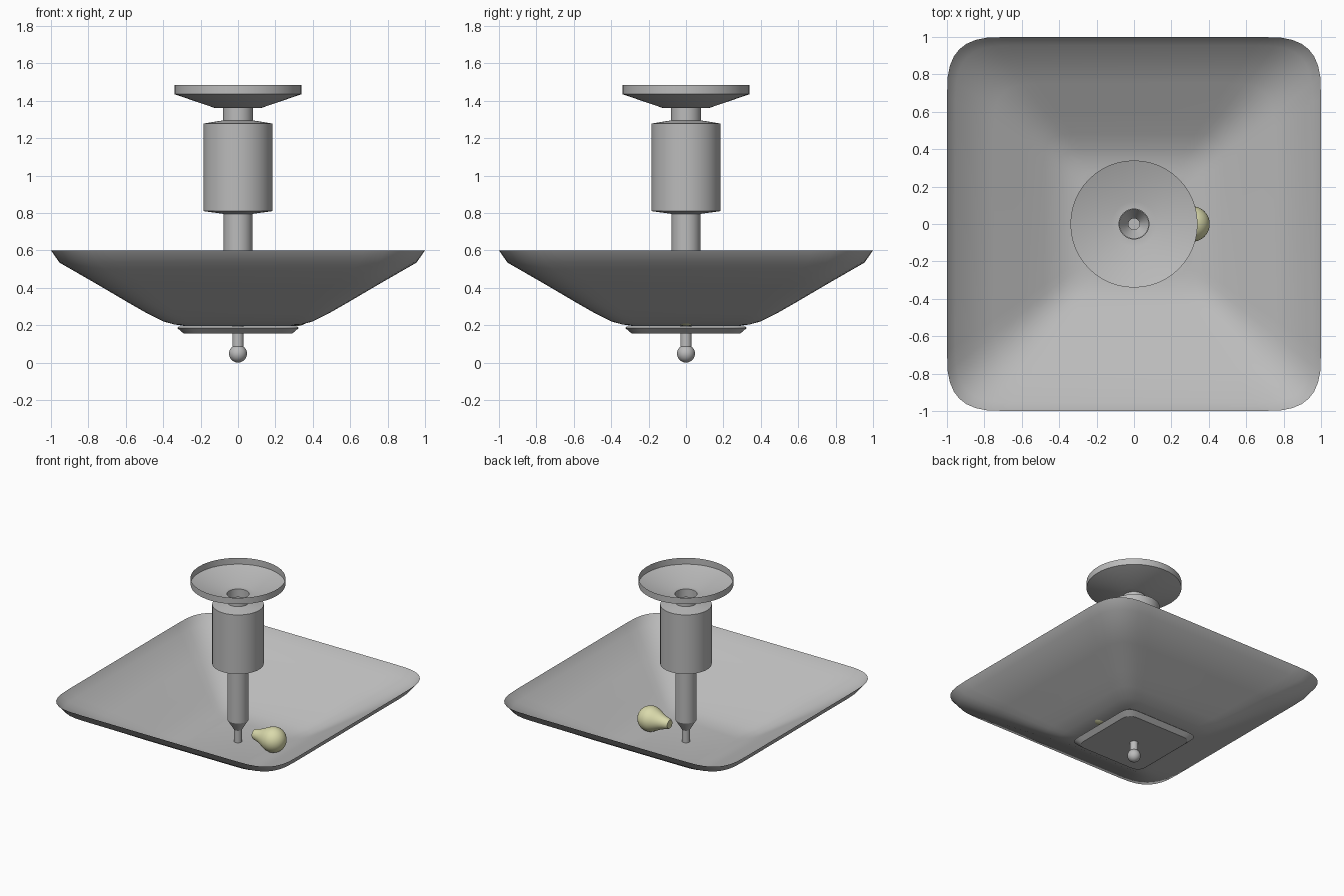
import bpy, bmesh, math

if "Cube" in bpy.data.objects:
    bpy.data.objects.remove(bpy.data.objects["Cube"])


def material(name, rgb):
    m = bpy.data.materials.new(name)
    m.diffuse_color = (*rgb, 1)
    m.use_nodes = True
    m.node_tree.nodes["Principled BSDF"].inputs["Base Color"].default_value = m.diffuse_color
    return m


metal = material("grey metal", (0.5, 0.5, 0.5))
bulb_glass = material("pale yellow glass", (0.70, 0.70, 0.41))


def circle(r, n=48):
    return [(r * math.cos(2 * math.pi * i / n), r * math.sin(2 * math.pi * i / n)) for i in range(n)]


def soft_square(h, n=8):
    """Square of half width h with soft corners."""
    core, rad, pts = 0.68 * h, 0.32 * h, []
    for q in range(4):
        for i in range(n + 1):
            a = math.pi / 2 * i / n
            x = core + rad * math.cos(a) ** (2 / 3) if i < n else core
            y = core + rad * math.sin(a) ** (2 / 3)
            for _ in range(q):
                x, y = -y, x
            pts.append((x, y))
    return pts


def loft(name, profile, section, mat, angle=30, cap_start=False, cap_end=False):
    """Skin (size, z) levels with the given cross-section."""
    bm = bmesh.new()
    rings = [[bm.verts.new((x, y, z)) for x, y in section(s)] for s, z in profile]
    n = len(rings[0])
    for a, b in zip(rings, rings[1:]):
        for i in range(n):
            j = (i + 1) % n
            bm.faces.new((a[i], a[j], b[j], b[i]))
    if cap_start:
        bm.faces.new(rings[0][::-1])
    if cap_end:
        bm.faces.new(rings[-1])
    me = bpy.data.meshes.new(name)
    bm.to_mesh(me)
    bm.free()
    me.materials.append(mat)
    ob = bpy.data.objects.new(name, me)
    bpy.context.collection.objects.link(ob)
    bpy.ops.object.select_all(action='DESELECT')
    ob.select_set(True)
    bpy.context.view_layer.objects.active = ob
    bpy.ops.object.shade_smooth_by_angle(angle=math.radians(angle))
    return ob


# Square glass dish with upturned rim, and the plate beneath it
loft("dish", [(0.28, 0.195), (0.34, 0.204), (0.40, 0.22), (0.48, 0.26), (0.58, 0.317),
              (0.75, 0.417), (0.955, 0.535), (1.0, 0.60)], soft_square, metal, 35, cap_start=True)
loft("bottom_plate", [(0.29, 0.155), (0.325, 0.185), (0.315, 0.194)], soft_square, metal, 25, True, True)

# Open ceiling canopy, stem with sleeve, tapered tip and thin rod
loft("canopy_and_stem", [(0.03, 0.19), (0.03, 0.29), (0.077, 0.37), (0.077, 0.795), (0.185, 0.81),
                         (0.185, 1.278), (0.08, 1.295), (0.08, 1.36), (0.12, 1.36),
                         (0.34, 1.435), (0.34, 1.485)], circle, metal)

# Finial: short rod and ball
loft("finial_rod", [(0.03, 0.08), (0.03, 0.156)], circle, metal)
ball = [(max(0.0005, 0.048 * math.sin(math.pi * i / 16)), 0.048 - 0.048 * math.cos(math.pi * i / 16))
        for i in range(17)]
loft("finial_ball", ball, circle, metal, 40, True, True)

# Pear-shaped bulb lying on its side, pointing away from the stem
pear = [(0.022, 0.14), (0.033, 0.142), (0.040, 0.155), (0.046, 0.18), (0.056, 0.21), (0.074, 0.245)]
pear += [(max(0.0005, 0.095 * math.sin(a)), 0.31 - 0.095 * math.cos(a))
         for a in (math.radians(62 + 118 * i / 12) for i in range(13))]
bulb = loft("bulb", pear, circle, bulb_glass, 40, True, True)
bulb.rotation_euler = (0, math.pi / 2, 0)
bulb.location = (0, 0, 0.29)
